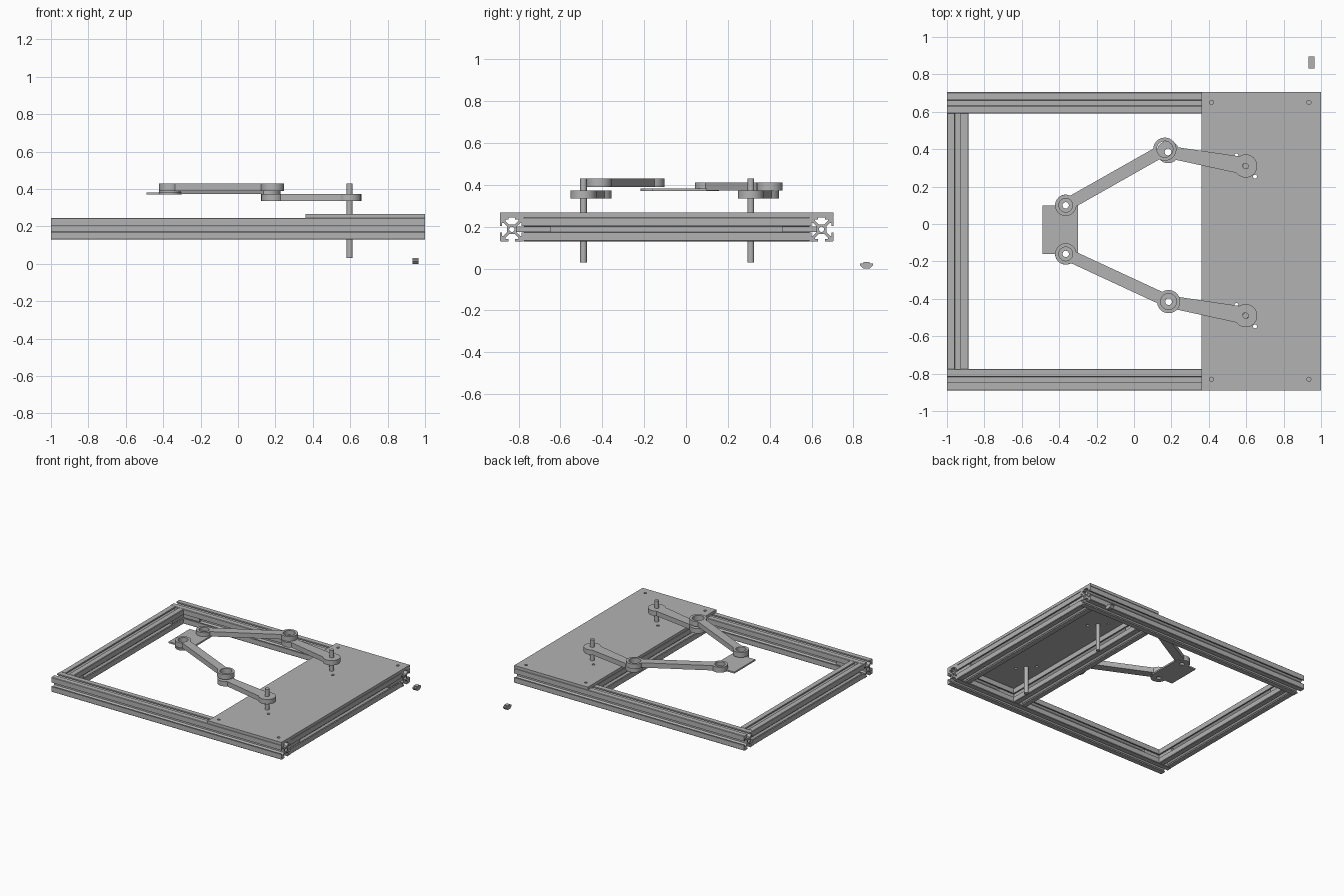
import bpy, bmesh
from math import pi, sin, cos, asin, atan2, radians
from mathutils import Matrix, Vector

cube = bpy.data.objects.get("Cube")
if cube:
    bpy.data.objects.remove(cube, do_unlink=True)

GREY = (0.45, 0.45, 0.45, 1)
metal = bpy.data.materials.new("light grey metal")
metal.use_nodes = True
metal.diffuse_color = GREY
metal.node_tree.nodes["Principled BSDF"].inputs["Base Color"].default_value = GREY


def arc(c, r, a0, a1, n=24):
    return [(c[0] + r * cos(a0 + (a1 - a0) * i / n),
             c[1] + r * sin(a0 + (a1 - a0) * i / n)) for i in range(n + 1)]


def circle(c, r, n=32):
    return arc(c, r, 0, 2 * pi, n)[:-1]


def prism(name, loops, low, high, place=Matrix()):
    """Extrude an outline (first loop) with holes (other loops) from low to high."""
    curve = bpy.data.curves.new(name, 'CURVE')
    curve.dimensions = '2D'
    curve.fill_mode = 'BOTH'
    curve.extrude = (high - low) / 2
    for loop in loops:
        spline = curve.splines.new('POLY')
        spline.points.add(len(loop) - 1)
        for point, (x, y) in zip(spline.points, loop):
            point.co = (x, y, 0, 1)
        spline.use_cyclic_u = True
    temp = bpy.data.objects.new("temp", curve)
    bpy.context.collection.objects.link(temp)
    bpy.context.view_layer.update()
    graph = bpy.context.evaluated_depsgraph_get()
    mesh = bpy.data.meshes.new_from_object(temp.evaluated_get(graph))
    bpy.data.objects.remove(temp, do_unlink=True)
    bpy.data.curves.remove(curve)

    bm = bmesh.new()
    bm.from_mesh(mesh)
    bmesh.ops.remove_doubles(bm, verts=bm.verts, dist=0.00005)
    bmesh.ops.translate(bm, verts=bm.verts, vec=(0, 0, (low + high) / 2))
    bmesh.ops.transform(bm, matrix=place, verts=bm.verts)
    bmesh.ops.recalc_face_normals(bm, faces=bm.faces)
    bm.to_mesh(mesh)
    bm.free()
    mesh.name = name
    mesh.materials.clear()
    mesh.materials.append(metal)
    mesh.polygons.foreach_set("use_smooth", [True] * len(mesh.polygons))
    mesh.set_sharp_from_angle(angle=radians(30))
    obj = bpy.data.objects.new(name, mesh)
    bpy.context.collection.objects.link(obj)
    return obj


def rect(x0, x1, y0, y1):
    return [(x0, y0), (x1, y0), (x1, y1), (x0, y1)]


# Slotted extrusion profile: one eighth mirrored, then turned four times
WIDTH = 0.115
UNIT = WIDTH / 20
eighth = [(4, 2.4), (7, 5.4), (8.2, 5.4), (8.2, 2.8), (10, 2.8), (10, 9.4)]
quarter = eighth + [(y, x) for x, y in reversed(eighth)]
profile = []
for k in range(4):
    turn = Matrix.Rotation(k * pi / 2, 2)
    profile += [tuple(turn @ Vector(p) * UNIT) for p in quarter]
bore = circle((0, 0), 2.2 * UNIT, 20)

# Frame
BASE, TOP = 0.13, 0.245
MID = (BASE + TOP) / 2
BACK, FRONT = 0.59, -0.775
along_x = Matrix.Rotation(pi / 2, 4, 'Y')
along_y = Matrix.Rotation(-pi / 2, 4, 'X')
for side, y in (("back", BACK + WIDTH / 2), ("front", FRONT - WIDTH / 2)):
    prism(side + "_rail", [profile, bore], -1, 1,
          Matrix.Translation((0, y, MID)) @ along_x)
for side, x in (("left_end", 1 - WIDTH / 2), ("middle", 0.36 + WIDTH / 2),
                ("right_end", -1 + WIDTH / 2)):
    prism(side + "_cross_rail", [profile, bore], FRONT, BACK,
          Matrix.Translation((x, 0, MID)) @ along_y)

# Corner connectors lying in the slots
for x, facing in ((1, -1), (0.36 + WIDTH, 1), (-1 + WIDTH, 1)):
    for y, inward in ((BACK, -1), (FRONT, 1)):
        xs = sorted((x - 0.03, x - 0.008))
        ys = sorted((y - inward * 0.04, y + inward * 0.13))
        prism("corner_connector", [rect(*xs, *ys)], MID - 0.013, MID + 0.013)
        if facing > 0:
            xs = (x - 0.03, x + 0.13)
            ys = sorted((y - inward * 0.03, y - inward * 0.008))
            prism("corner_connector_leg", [rect(*xs, *ys)], MID - 0.013, MID + 0.013)

# Mounting plate with bolt holes
SHAFTS = [(0.597, 0.31), (0.597, -0.49)]
holes = [circle((x, y), 0.011, 16) for x in (0.415, 0.935) for y in (0.65, -0.83)]
for x, y in SHAFTS:
    holes += [circle((x + s * 0.05, y - s * 0.057), 0.011, 16) for s in (-1, 1)]
prism("mounting_plate", [rect(0.36, 1, FRONT - WIDTH, BACK + WIDTH)] + holes, TOP, 0.267)

# Drive shafts
for c in SHAFTS:
    prism("drive_shaft", [circle(c, 0.016)], 0.03, 0.43)


def arm(name, a, b, ra, rb, wa, wb, hole_a, hole_b, low, high):
    """Tapered bar with a round bored hub at each end."""
    d = atan2(b[1] - a[1], b[0] - a[0])
    ta, tb = asin(wa / ra), asin(wb / rb)
    outline = arc(a, ra, d + ta, d + 2 * pi - ta)
    outline += arc(b, rb, d + pi + tb, d + 3 * pi - tb)
    prism(name, [outline, circle(a, hole_a), circle(b, hole_b)], low, high)


# Arm linkage
EYES = [(-0.365, 0.10), (-0.365, -0.16)]
lower_ends = [(0.182, 0.385), (0.185, -0.415)]
upper_ends = [(0.165, 0.40), (0.185, -0.415)]
heights = [(0.374, 0.412), (0.39, 0.43)]
for i, side in enumerate(("back", "front")):
    arm(side + "_lower_arm", SHAFTS[i], lower_ends[i], 0.062, 0.06, 0.045, 0.034,
        0.0165, 0.018, 0.335, 0.373)
    arm(side + "_upper_arm", upper_ends[i], EYES[i], 0.062, 0.057, 0.033, 0.033,
        0.043, 0.037, *heights[i])

# Tool plate joining the arm tips, with a rounded eye at each end
outline = [(-0.49, EYES[1][1])] + arc(EYES[1], 0.057, pi, 2 * pi)
outline += [(-0.30, EYES[1][1]), (-0.30, EYES[0][1])]
outline += arc(EYES[0], 0.057, 0, pi) + [(-0.49, EYES[0][1])]
prism("tool_plate", [outline] + [circle(c, 0.017) for c in EYES], 0.37, 0.382)

# Loose slot nut beside the frame
half = [(0.016, 0), (0.032, 0.016), (0.032, 0.024), (0.015, 0.024), (0.015, 0.032)]
nut = half + [(-y, z) for y, z in reversed(half)]
stand = Matrix(((0, 0, 1, 0), (1, 0, 0, 0.863), (0, 1, 0, 0), (0, 0, 0, 1)))
prism("slot_nut", [nut], 0.934, 0.966, stand)
